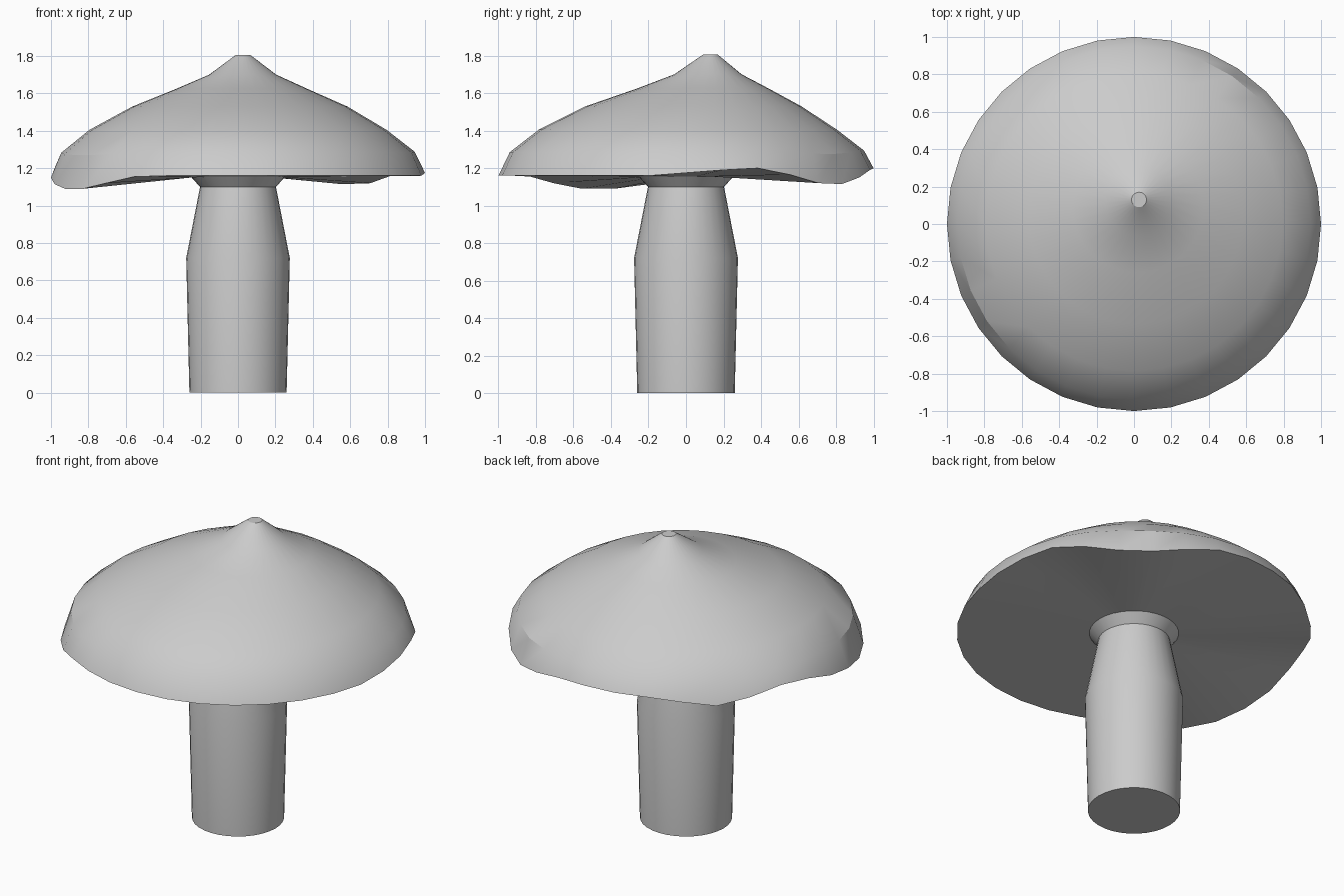
import bpy, bmesh
from math import cos, sin, tau, radians

if "Cube" in bpy.data.objects:
    bpy.data.objects.remove(bpy.data.objects["Cube"])

N = 32


def ring(cx, cy, r, z, waves=None, amount=0.0):
    """One horizontal loop, with optional wavy height."""
    pts = []
    for i in range(N):
        a = tau * i / N
        dz = amount * (waves[i] - 1.16) if waves else 0
        pts.append((cx + r * cos(a), cy + r * sin(a), z + dz))
    return pts


def loft(name, rings):
    """Skin a closed stack of loops from bottom to top."""
    bm = bmesh.new()
    loops = [[bm.verts.new(p) for p in pts] for pts in rings]
    for low, high in zip(loops, loops[1:]):
        for i in range(N):
            j = (i + 1) % N
            bm.faces.new((low[i], low[j], high[j], high[i]))
    bm.faces.new(loops[0][::-1])
    bm.faces.new(loops[-1])
    bmesh.ops.recalc_face_normals(bm, faces=bm.faces)
    mesh = bpy.data.meshes.new(name)
    bm.to_mesh(mesh)
    bm.free()
    obj = bpy.data.objects.new(name, mesh)
    bpy.context.collection.objects.link(obj)
    bpy.ops.object.select_all(action='DESELECT')
    obj.select_set(True)
    bpy.context.view_layer.objects.active = obj
    bpy.ops.object.shade_smooth_by_angle(angle=radians(30))
    return obj


# Rim heights around the cap, counter-clockwise from +x; the rest is level
rim = [1.175, 1.19, 1.20, 1.165, 1.12, 1.115, 1.15, 1.19,
       1.20, 1.20, 1.20, 1.18, 1.15, 1.18, 1.215, 1.20,
       1.15, 1.115, 1.09, 1.09, 1.12, 1.155] + [1.16] * 10

# Cap: flat underside, wavy rim, dome leaning to an off-centre tip
cap = [ring(0, 0, 0.25, 1.155), ring(0, 0, 1.0, 1.16, rim, 1.0)]
for cx, cy, r, z, amount in [(0, 0.005, 0.945, 1.285, 0.2),
                             (0, 0.01, 0.795, 1.405, 0),
                             (0.01, 0.04, 0.575, 1.53, 0),
                             (0.02, 0.09, 0.35, 1.625, 0),
                             (0.025, 0.117, 0.18, 1.70, 0),
                             (0.027, 0.13, 0.04, 1.805, 0)]:
    cap.append(ring(cx, cy, r, z, rim, amount))
loft("cap", cap)

# Stem: slightly bulged, narrowing to a flared collar under the cap
loft("stem", [ring(0, 0, r, z) for r, z in
              [(0.26, 0), (0.277, 0.72), (0.203, 1.10), (0.255, 1.158)]])
